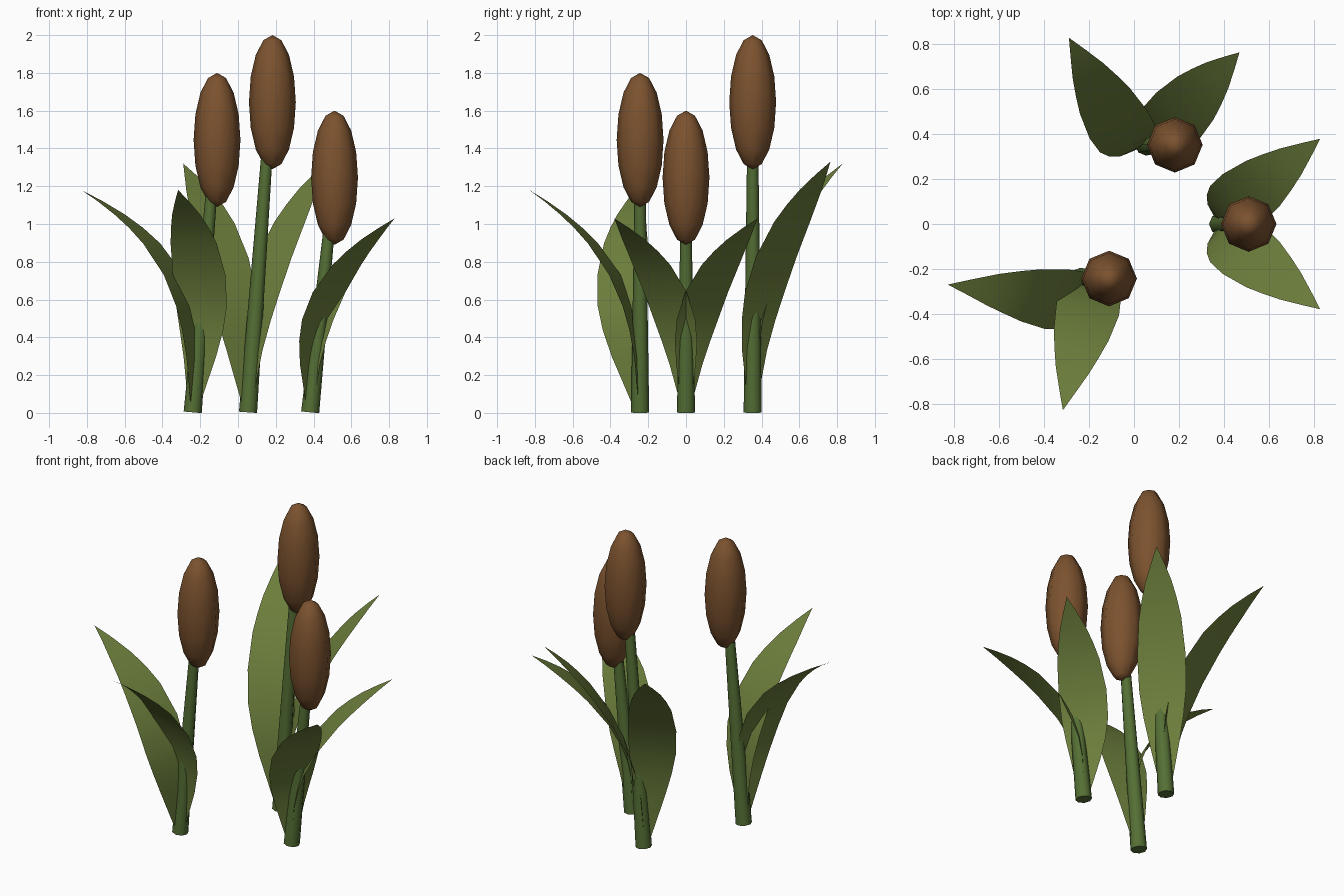
import bpy, bmesh, math
from mathutils import Vector, Matrix

if "Cube" in bpy.data.objects:
    bpy.data.objects.remove(bpy.data.objects["Cube"])


def material(name, rgb):
    m = bpy.data.materials.new(name)
    m.diffuse_color = (*rgb, 1)
    m.use_nodes = True
    m.node_tree.nodes["Principled BSDF"].inputs["Base Color"].default_value = m.diffuse_color
    return m


BROWN = material("seed_brown", (0.20, 0.085, 0.028))
STEM = material("stem_green", (0.09, 0.16, 0.035))
LEAF = material("leaf_green", (0.15, 0.21, 0.045))


def finish(bm, name, mat):
    me = bpy.data.meshes.new(name)
    for f in bm.faces:
        f.smooth = len(f.verts) < 5
    bm.to_mesh(me)
    bm.free()
    me.materials.append(mat)
    ob = bpy.data.objects.new(name, me)
    bpy.context.collection.objects.link(ob)
    return ob


def lerp_table(table, f):
    for (a, va), (b, vb) in zip(table, table[1:]):
        if f <= b:
            return va + (vb - va) * (f - a) / (b - a)
    return table[-1][1]


def stem(name, base, top):
    # tapered, leaning eight-sided stalk
    bm = bmesh.new()
    d = top - base
    rot = d.to_track_quat('Z', 'Y').to_matrix().to_4x4()
    bmesh.ops.create_cone(bm, cap_ends=True, segments=8, radius1=0.048,
                          radius2=0.03, depth=d.length,
                          matrix=Matrix.Translation((base + top) / 2) @ rot)
    finish(bm, name, STEM)


def head(name, centre):
    # elongated seed head
    bm = bmesh.new()
    bmesh.ops.create_uvsphere(bm, u_segments=8, v_segments=8, radius=1,
                              matrix=Matrix.Translation(centre)
                              @ Matrix.Diagonal((0.124, 0.124, 0.355, 1)))
    finish(bm, name, BROWN)


# leaf width against fraction of height
WIDTH = [(0.05, 0.07), (0.25, 0.175), (0.37, 0.235), (0.48, 0.275),
         (0.62, 0.285), (0.76, 0.25), (0.83, 0.205), (0.89, 0.152),
         (0.95, 0.075), (1.0, 0.0)]


def leaf(name, base, tip, power, sideways, twist):
    # ribbon bending outward from the stem to a pointed tip
    out = Vector((tip.x - base.x, tip.y - base.y, 0))
    side = Vector((-out.y, out.x, 0)).normalized()
    across = Matrix.Rotation(math.radians(twist), 3, 'Z') @ side
    bm = bmesh.new()
    rows = []
    for f, width in WIDTH:
        c = Vector((base.x, base.y, 0)) + out * f ** power
        c += side * sideways * math.sin(math.pi * f)
        c.z = tip.z * f
        w = lerp_table(WIDTH, f) / 2
        if f == 1.0:
            rows.append([bm.verts.new(c)])
        else:
            rows.append([bm.verts.new(c + across * w * k) for k in (-1, 0, 1)])
    for a, b in zip(rows, rows[1:]):
        for i in range(2):
            if len(b) == 1:
                bm.faces.new((a[i], a[i + 1], b[0]))
            else:
                bm.faces.new((a[i], a[i + 1], b[i + 1], b[i]))
    finish(bm, name, LEAF)


# name, base x, y, head centre z, leaves: (tip, bend power, sideways, twist)
PLANTS = [
    ("tall", 0.053, 0.353, 1.645, [((-0.29, 0.83, 1.32), 2.9, 0.05, -9),
                                   ((0.47, 0.765, 1.33), 2.4, -0.01, -4)]),
    ("middle", -0.24, -0.243, 1.445, [((-0.83, -0.27, 1.18), 3.6, 0.095, -24),
                                      ((-0.317, -0.83, 1.18), 3.2, 0.055, -5)]),
    ("short", 0.382, 0.0, 1.245, [((0.83, -0.38, 1.03), 2.9, -0.02, 3),
                                  ((0.83, 0.38, 1.03), 2.9, 0.02, -3)]),
]

for name, x, y, z, leaves in PLANTS:
    base = Vector((x, y, 0.003))
    centre = Vector((x + 0.129, y, z))
    stem(name + "_stem", base, base + Vector((0.1, 0, z - 0.28)))
    head(name + "_seed_head", centre)
    for i, (tip, power, sideways, twist) in enumerate(leaves, 1):
        leaf(f"{name}_leaf_{i}", base, Vector(tip), power, sideways, twist)
